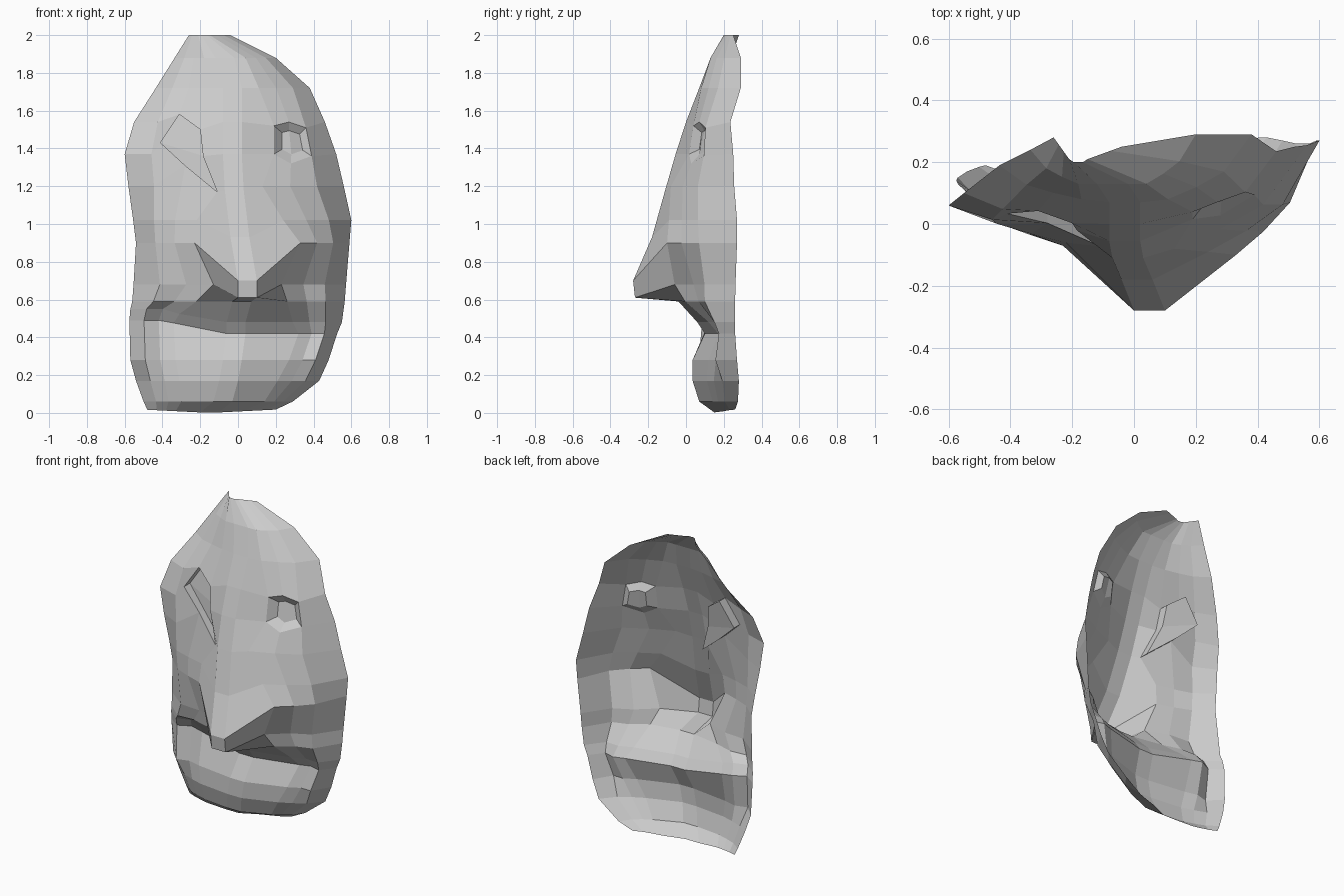
import bpy, bmesh

cube = bpy.data.objects.get("Cube")
if cube:
    bpy.data.objects.remove(cube, do_unlink=True)

# One flat colour
grey = bpy.data.materials.new("light_grey")
grey.use_nodes = True
colour = (0.6, 0.6, 0.6, 1)
grey.diffuse_color = colour
grey.node_tree.nodes["Principled BSDF"].inputs["Base Color"].default_value = colour

# Rim of the mask: height, right rim x, y, left rim x, y
rim = [
    (2.00, -.26, .28, -.04, .25), (1.88, -.335, .24, .20, .29),
    (1.72, -.435, .19, .38, .29), (1.54, -.55, .10, .46, .235),
    (1.37, -.60, .06, .52, .25), (1.20, -.58, .07, .56, .255),
    (1.02, -.555, .09, .60, .27), (.90, -.54, .10, .59, .27),
    (.68, -.553, .115, .572, .262), (.59, -.56, .12, .565, .26),
    (.48, -.57, .13, .55, .26), (.42, -.575, .14, .525, .26),
    (.28, -.57, .15, .48, .27), (.17, -.54, .17, .43, .28),
    (.06, -.50, .185, .29, .275), (.01, -.48, .19, .20, .26),
]
# Front profile per row: ridge x, half width, y at its sides, y on top,
# cheek bulge, drop of the ridge below the row height
ridge = [
    (-.18, .03, .21, .20, 1, 0), (-.07, .11, .13, .13, .55, 0),
    (-.03, .14, .08, .07, .5, 0), (-.03, .14, .01, .00, .5, 0),
    (-.03, .14, -.02, -.055, .5, 0), (-.02, .15, -.05, -.11, .5, .02),
    (.01, .23, -.06, -.18, .5, .09), (.05, .28, -.07, -.28, .55, .20),
    (.05, .18, -.06, -.27, .9, .07), (.02, .24, -.005, -.04, .75, 0),
    (-.01, .30, .07, .06, .7, 0), (-.01, .33, .12, .10, .7, 0),
    (-.03, .30, .07, .035, .7, 0), (-.05, .26, .06, .035, .6, 0),
    (-.08, .22, .09, .07, .6, 0), (-.15, .18, .15, .15, .7, 0),
]


def section(rim_row, ridge_row):
    """Points of one cross-section, from right rim to left rim."""
    z, xr, yr, xl, yl = rim_row
    cx, half, side_y, top_y, bulge, drop = ridge_row
    top = min(.05, half * .5)

    def flank(rx, ry, wx, wy):
        pts = []
        for t in (0, .33, .66, 1):
            y = ry + (wy - ry) * t ** bulge
            if t == .33 and .25 < z < .7:   # fold beside the mouth
                y -= .045
            pts.append((rx + (wx - rx) * t, y, z))
        return pts

    # The left cheek stands forward and the left jaw recedes
    skew = .05 if z < .5 else (-.03 if .8 < z < 1.3 else 0)
    pts = flank(xr, yr, cx - half, side_y)
    pts += [(cx - top, top_y, z - drop), (cx + top, top_y, z - drop)]
    pts += flank(xl, yl, cx + half, side_y + skew)[::-1]
    if .4 < z < .5:                         # raised right lip corner
        pts = [(x, y, h + min(.07, .4 * max(0, -x - .2))) for x, y, h in pts]
    if z < .05:                             # rounded chin
        pts = [(x, y, h + .05 * abs(x + .15) - .01) for x, y, h in pts]
    return pts


# Mask shell lofted through the sections
bm = bmesh.new()
grid = [[bm.verts.new(p) for p in section(a, b)] for a, b in zip(rim, ridge)]
quads = {}
for r in range(len(grid) - 1):
    for c in range(len(grid[0]) - 1):
        quads[r, c] = bm.faces.new((grid[r][c], grid[r + 1][c],
                                    grid[r + 1][c + 1], grid[r][c + 1]))


def socket(corners, keys, margin, depth):
    """Slide the corners along the brow, then sink an eye pocket inside them."""
    for (r, c), (x, z) in corners.items():
        co = grid[r][c].co
        slope = -.2 if x < 0 else .45
        co.y += slope * (x - co.x) + .33 * (z - co.z)
        co.x, co.z = x, z
    faces = [quads[k] for k in keys]
    bmesh.ops.inset_region(bm, faces=faces, thickness=margin,
                           use_even_offset=True, use_boundary=True)
    for v in {v for f in faces for v in f.verts}:
        v.co.y += depth


# Right eye slants down to the nose, left eye is a shallow hollow
socket({(3, 2): (-.31, 1.58), (3, 3): (-.20, 1.50), (4, 2): (-.41, 1.43),
        (4, 3): (-.185, 1.36), (5, 2): (-.28, 1.31), (5, 3): (-.11, 1.17)},
       [(3, 2), (4, 2)], .03, .06)
socket({(3, 6): (.19, 1.52), (3, 7): (.27, 1.54), (3, 8): (.36, 1.51),
        (4, 6): (.19, 1.37), (4, 7): (.28, 1.32), (4, 8): (.39, 1.36)},
       [(3, 6), (3, 7)], .045, .035)

mesh = bpy.data.meshes.new("mask_shell")
bm.to_mesh(mesh)
bm.free()
mesh.materials.append(grey)
mask = bpy.data.objects.new("mask_shell", mesh)
bpy.context.collection.objects.link(mask)
